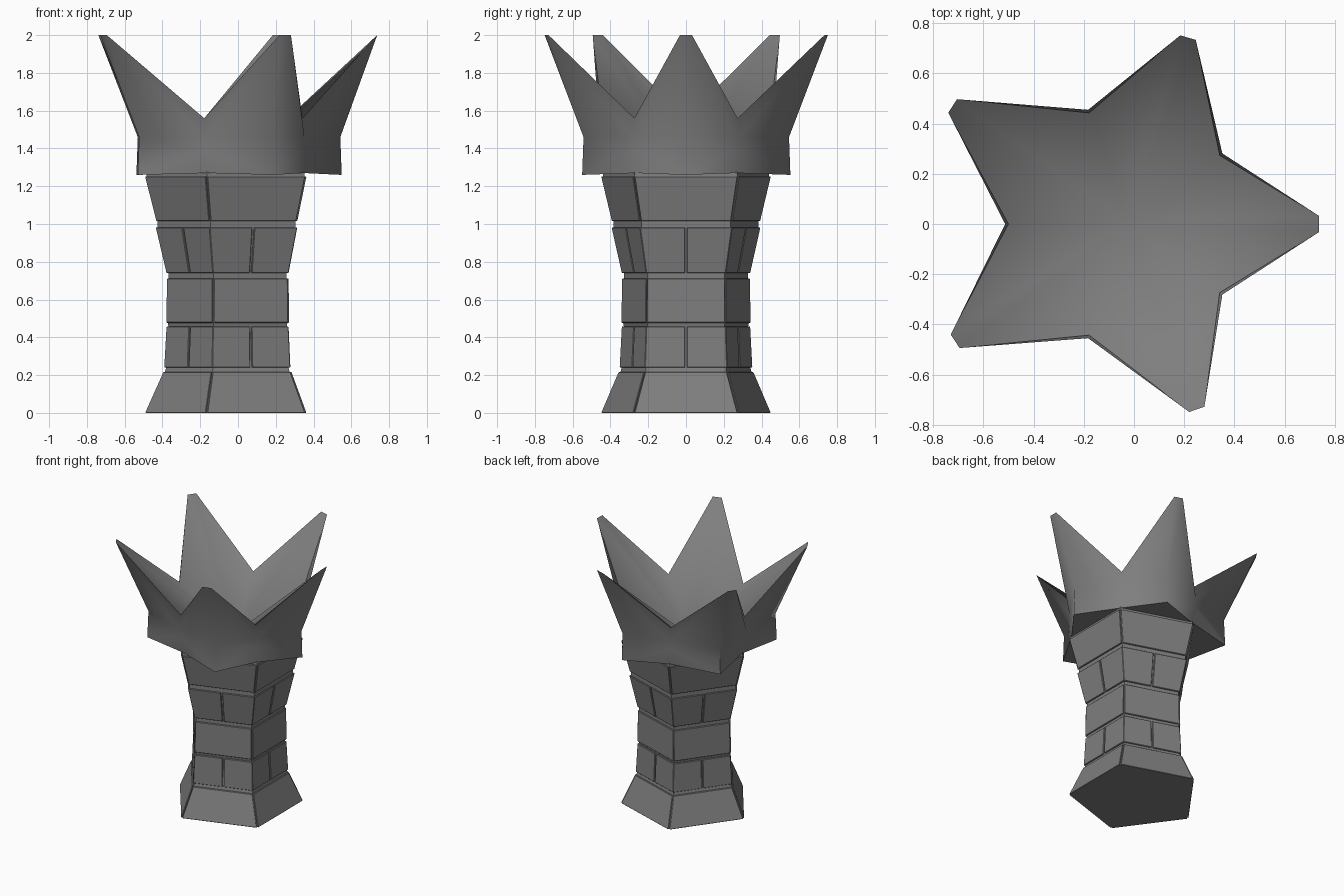
import bpy, bmesh
from math import cos, sin, radians, hypot
from mathutils import Vector

if "Cube" in bpy.data.objects:
    bpy.data.objects.remove(bpy.data.objects["Cube"])

CX = -0.022  # tower axis
stone = bpy.data.materials.new("dark_stone")
stone.diffuse_color = (0.21, 0.21, 0.21, 1)
stone.use_nodes = True
stone.node_tree.nodes["Principled BSDF"].inputs["Base Color"].default_value = stone.diffuse_color


def make_object(name, verts, faces):
    me = bpy.data.meshes.new(name)
    me.from_pydata([tuple(v) for v in verts], [], faces)
    me.materials.append(stone)
    bm = bmesh.new()
    bm.from_mesh(me)
    bmesh.ops.recalc_face_normals(bm, faces=bm.faces)
    bm.to_mesh(me)
    bm.free()
    ob = bpy.data.objects.new(name, me)
    bpy.context.collection.objects.link(ob)
    return ob


def corner(k):
    a = radians(36 + 72 * k)
    return Vector((cos(a), sin(a)))


def ring(pts, r, z):
    return [Vector((CX + p.x * r, p.y * r, z)) for p in pts]


# Courses: bottom z, top z, bottom radius, top radius
courses = [(0.0, 0.217, 0.475, 0.377), (0.24, 0.457, 0.37, 0.358),
           (0.477, 0.712, 0.362, 0.358), (0.74, 0.982, 0.358, 0.415),
           (1.015, 1.252, 0.415, 0.475)]

# Recessed mortar core
profile = []
for z0, z1, r0, r1 in courses:
    profile += [(z0, r0 - 0.012), (z1, r1 - 0.012)]
profile.append((1.275, 0.46))
verts, faces = [], []
for z, r in profile:
    verts += ring([corner(k) for k in range(5)], r, z)
for i in range(len(profile) - 1):
    for k in range(5):
        a, b = i * 5 + k, i * 5 + (k + 1) % 5
        faces.append((a, b, b + 5, a + 5))
n = len(verts)
faces += [tuple(range(5)), tuple(range(n - 5, n))]
make_object("mortar_core", verts, faces)

# Bricks: even rows span one side each, odd rows wrap the corners
for row, (z0, z1, r0, r1) in enumerate(courses):
    verts, faces = [], []
    for k in range(5):
        a, b, c = corner(k), corner(k + 1), corner(k + 2)
        if row % 2 == 0:
            path = [a.lerp(b, 0.011), a.lerp(b, 0.989)]
        else:
            path = [a.lerp(b, 0.512), b, b.lerp(c, 0.488)]
        m, s = len(path), len(verts)
        for z, r in ((z0, r0), (z1, r1)):
            verts += ring(path, r, z) + ring(path[::-1], r - 0.06, z)
        t = 2 * m
        faces += [tuple(s + i for i in range(t)), tuple(s + t + i for i in range(t))]
        faces += [(s + i, s + (i + 1) % t, s + t + (i + 1) % t, s + t + i)
                  for i in range(t)]
    ob = make_object(f"brick_course_{row + 1}", verts, faces)
    bev = ob.modifiers.new("worn_edges", 'BEVEL')
    bev.width = 0.003
    bev.segments = 1

# Star crown: five flared points around a shallow bowl
tips = [(0.737, 0), (0.215, 0.742), (-0.722, 0.47), (-0.712, -0.467), (0.25, -0.738)]
verts = [Vector((-0.03, 0, 1.29))]
for k, (x, y) in enumerate(tips):
    d = hypot(x, y)
    side = Vector((-y / d, x / d, 0)) * 0.032
    tip = Vector((x, y, 2.0))
    va, sa = radians(72 * k + 36), radians(72 * k)

    def polar(a, r, z, cx=-0.035):
        return Vector((cx + r * cos(a), r * sin(a), z))
    verts += [tip - side, tip + side, polar(va, 0.465, 1.56),
              Vector((x * 0.735, y * 0.735, 1.46)), polar(va, 0.478, 1.46),
              Vector((x * 0.745, y * 0.745, 1.26)), polar(va, 0.47, 1.39),
              polar(sa, 0.37, 1.27, CX), polar(va, 0.455, 1.27, CX)]
faces = []
for k in range(5):
    L, R, V, B, M, S, W, I, J = [1 + 9 * k + i for i in range(9)]
    p = 1 + 9 * ((k - 1) % 5)
    Vp, Mp, Wp, Jp = p + 2, p + 4, p + 6, p + 8
    faces += [(0, Vp, L), (0, L, R), (0, R, V),                    # bowl
              (L, B, R), (R, B, M, V), (L, Vp, Mp, B),             # flared points
              (B, S, W, M), (B, Mp, Wp, S),                        # lower band
              (S, J, W), (S, I, J), (S, Wp, Jp), (S, Jp, I)]       # underside
faces.append(tuple(1 + 9 * k + i for k in range(5) for i in (7, 8)))
crown = make_object("star_crown", verts, faces)
bpy.context.view_layer.objects.active = crown
crown.select_set(True)
bpy.ops.object.shade_smooth_by_angle(angle=radians(75))
